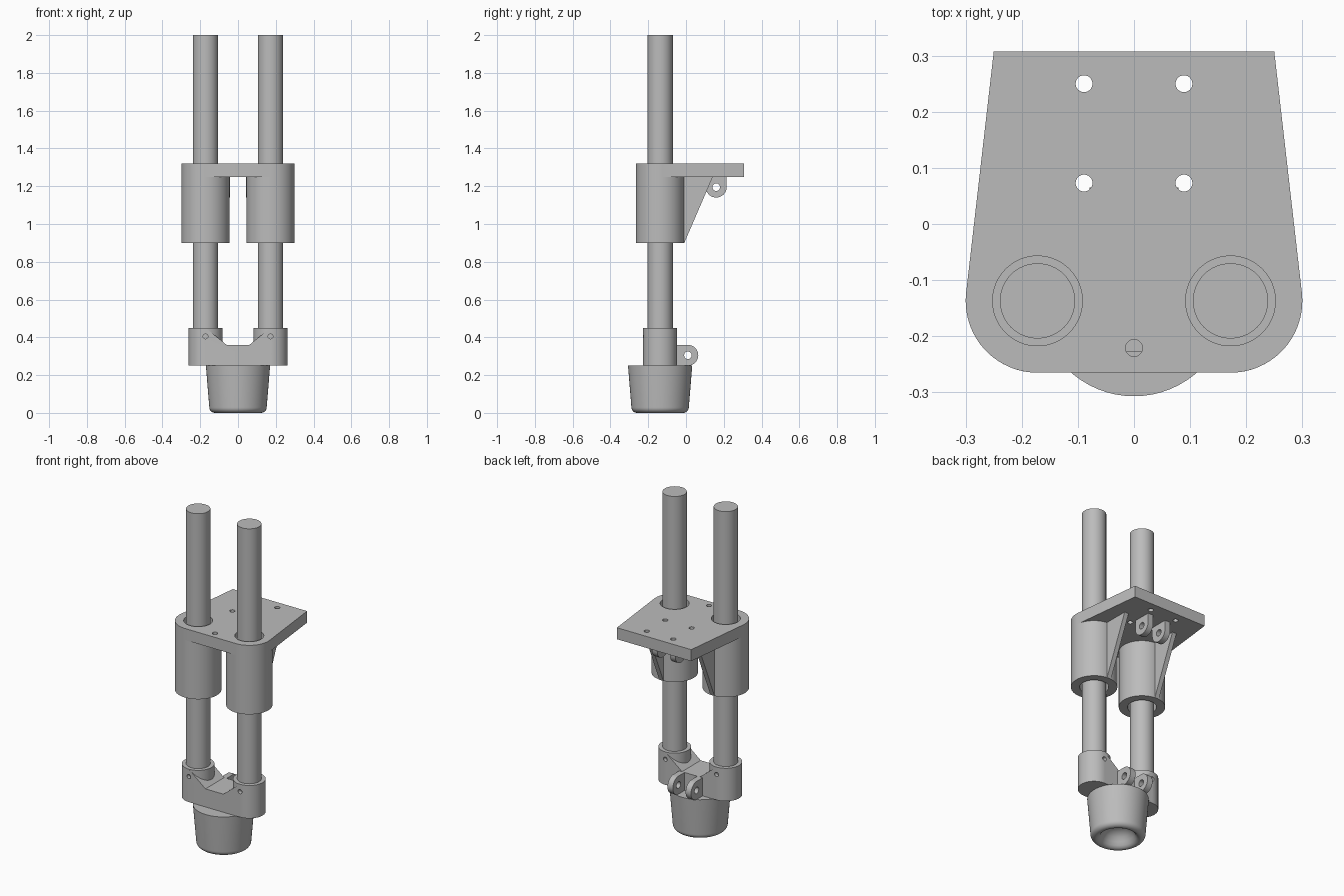
import bpy, bmesh
from math import sin, cos, radians, pi

if "Cube" in bpy.data.objects:
    bpy.data.objects.remove(bpy.data.objects["Cube"], do_unlink=True)

RX, RY = 0.172, -0.137      # rod axis offsets
ROD_R, BORE_R, SLEEVE_R, COLLAR_R = 0.067, 0.08, 0.128, 0.09

grey = bpy.data.materials.new("plain_grey")
grey.use_nodes = True
grey.diffuse_color = (0.5, 0.5, 0.5, 1)
grey.node_tree.nodes["Principled BSDF"].inputs["Base Color"].default_value = (0.5, 0.5, 0.5, 1)


def finish(name, bm):
    bmesh.ops.remove_doubles(bm, verts=bm.verts, dist=1e-5)
    bmesh.ops.recalc_face_normals(bm, faces=bm.faces)
    mesh = bpy.data.meshes.new(name)
    bm.to_mesh(mesh)
    bm.free()
    mesh.materials.append(grey)
    ob = bpy.data.objects.new(name, mesh)
    bpy.context.collection.objects.link(ob)
    return ob


def arc(cx, cy, r, a0, a1, n):
    """Points along an arc, both ends included."""
    angles = [radians(a0 + (a1 - a0) * i / n) for i in range(n + 1)]
    return [(cx + r * cos(a), cy + r * sin(a)) for a in angles]


def circle(cx, cy, r, n=64):
    return arc(cx, cy, r, 0, 360, n)[:-1]


def prism(name, pts, axis, lo, hi):
    """Extrude a 2D outline along an axis."""
    place = {"x": lambda u, v: (lo, u, v),
             "y": lambda u, v: (u, lo, v),
             "z": lambda u, v: (u, v, lo)}[axis]
    bm = bmesh.new()
    face = bm.faces.new([bm.verts.new(place(u, v)) for u, v in pts])
    new = bmesh.ops.extrude_face_region(bm, geom=[face])["geom"]
    shift = [hi - lo if a == axis else 0 for a in "xyz"]
    bmesh.ops.translate(bm, vec=shift, verts=[g for g in new if isinstance(g, bmesh.types.BMVert)])
    return finish(name, bm)


def lathe(name, profile, x, closed=False):
    """Spin an (r, z) profile about a vertical axis through (x, RY)."""
    bm = bmesh.new()
    vs = [bm.verts.new((x + r, RY, z)) for r, z in profile]
    pairs = list(zip(vs, vs[1:])) + ([(vs[-1], vs[0])] if closed else [])
    edges = [bm.edges.new(p) for p in pairs]
    bmesh.ops.spin(bm, geom=vs + edges, cent=(x, RY, 0), axis=(0, 0, 1),
                   angle=2 * pi, steps=64)
    return finish(name, bm)


def combine(ob, others, operation="DIFFERENCE"):
    """Apply booleans and discard the helper solids."""
    bpy.context.view_layer.objects.active = ob
    for other in others:
        mod = ob.modifiers.new("bool", "BOOLEAN")
        mod.operation, mod.solver, mod.object = operation, "EXACT", other
        bpy.ops.object.modifier_apply(modifier=mod.name)
        bpy.data.objects.remove(other, do_unlink=True)
    return ob


parts = []

# Mounting plate with rounded front corners, rod bores and screw holes
right_side = arc(RX, RY, SLEEVE_R, -90, 6, 20) + [(0.25, 0.307)]
outline = right_side + [(-x, y) for x, y in reversed(right_side)]
plate = prism("mounting_plate", outline, "z", 1.25, 1.32)
holes = [(s * 0.089, y, 0.015) for s in (-1, 1) for y in (0.25, 0.073)]
holes += [(s * RX, RY, BORE_R) for s in (-1, 1)] + [(0, -0.221, 0.015)]
combine(plate, [prism("cutter", circle(x, y, r), "z", 1.2, 1.4) for x, y, r in holes])
parts.append(plate)

# Lower bracket: two collars joined by a notched web
half_web = [(RX, 0.25), (RX, 0.45), (0.06, 0.36)]
web = half_web + [(-x, z) for x, z in reversed(half_web)]
bracket = prism("lower_bracket", web, "y", RY - COLLAR_R, RY + COLLAR_R)
combine(bracket, [prism("collar", circle(s * RX, RY, COLLAR_R), "z", 0.25, 0.45)
                  for s in (-1, 1)], "UNION")
combine(bracket, [prism("cutter", circle(s * RX, 0.405, 0.013, 24), "y", -0.4, 0.1)
                  for s in (-1, 1)])
parts.append(bracket)

# Outlines of the pivot lugs and gussets, seen from the side
upper_lug = arc(0.16, 1.195, 0.055, 180, 360, 24) + [(0.215, 1.25), (0.105, 1.25)]
lower_lug = arc(0.01, 0.305, 0.055, -90, 90, 24) + [(-0.06, 0.36), (-0.06, 0.25)]
gusset = [(-0.03, 0.9), (-0.009, 0.9), (0.142, 1.25), (-0.03, 1.25)]

for side, s in (("right", -1), ("left", 1)):
    x = s * RX
    # Guide rod and its sleeve
    parts.append(prism(side + "_rod", circle(x, RY, ROD_R), "z", 0.27, 2.0))
    parts.append(lathe(side + "_sleeve", [(BORE_R, 0.9), (SLEEVE_R, 0.9),
                                          (SLEEVE_R, 1.25), (BORE_R, 1.25)], x, True))
    parts.append(prism(side + "_gusset", gusset, "x", x - 0.014, x + 0.014))
    # Drilled pivot lugs
    lo, hi = sorted((s * 0.043, s * 0.079))
    for level, shape, (y, z) in (("upper", upper_lug, (0.16, 1.195)),
                                 ("lower", lower_lug, (0.01, 0.305))):
        lug = prism(f"{side}_{level}_lug", shape, "x", lo, hi)
        combine(lug, [prism("cutter", circle(y, z, 0.02, 32), "x", lo - 0.05, hi + 0.05)])
        parts.append(lug)

# Tapered bumper with rounded rim and a hollow underside
rim = arc(0.122, 0.03, 0.03, 0, -90, 8)
hollow = [(0.11, 0.004), (0.1, 0.014), (0.09, 0.032), (0.076, 0.054),
          (0.055, 0.072), (0.03, 0.081), (0, 0.084)]
parts.append(lathe("bumper_foot", [(0, 0.25), (0.17, 0.25)] + rim + hollow, 0))

# Smooth round surfaces, keep edges sharp
for ob in bpy.context.selected_objects:
    ob.select_set(False)
for ob in parts:
    ob.select_set(True)
bpy.context.view_layer.objects.active = parts[0]
bpy.ops.object.shade_smooth_by_angle(angle=radians(35))
